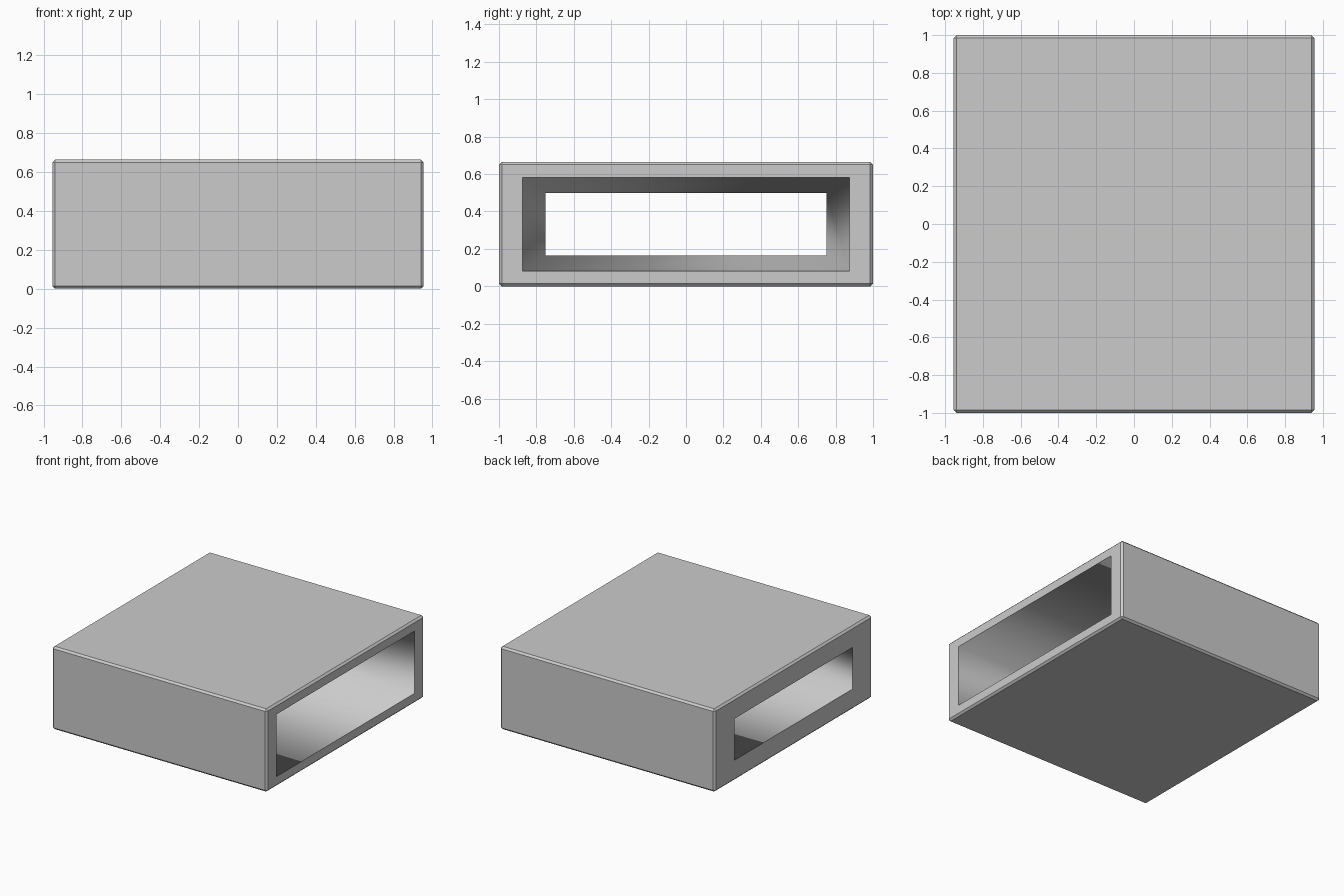
import bpy, bmesh
from mathutils import Matrix

if "Cube" in bpy.data.objects:
    bpy.data.objects.remove(bpy.data.objects["Cube"])

SIZE = (1.91, 2.0, 0.665)
MID = SIZE[2] / 2

# Outer block with a small flat chamfer
bm = bmesh.new()
bmesh.ops.create_cube(bm, size=1, matrix=Matrix.Translation((0, 0, MID)) @ Matrix.Diagonal((*SIZE, 1)))
bmesh.ops.bevel(bm, geom=bm.edges[:], offset=0.015, offset_type='OFFSET', segments=1, affect='EDGES')


def order(verts):
    """Corners of a rectangle in the order (-y-z, +y-z, +y+z, -y+z)."""
    key = {(0, 0): 0, (1, 0): 1, (1, 1): 2, (0, 1): 3}
    return sorted(verts, key=lambda v: key[(int(v.co.y > 0), int(v.co.z > MID))])


def open_side(sign, half_y, half_z):
    """Replace one end face with a frame around a rectangular opening."""
    face = max(bm.faces, key=lambda f: f.calc_center_median().x * sign)
    outer = order(face.verts)
    x = face.calc_center_median().x
    bm.faces.remove(face)
    inner = [bm.verts.new((x, a * half_y, MID + b * half_z))
             for a, b in ((-1, -1), (1, -1), (1, 1), (-1, 1))]
    for i in range(4):
        j = (i + 1) % 4
        bm.faces.new((outer[i], outer[j], inner[j], inner[i]))
    return inner


# Large opening on the right, smaller one on the left
wide = open_side(1, 0.875, 0.25)
narrow = open_side(-1, 0.75, 0.167)

# Tapered tunnel joining the openings, softly shaded with crisp rims
for i in range(4):
    j = (i + 1) % 4
    f = bm.faces.new((wide[i], wide[j], narrow[j], narrow[i]))
    f.smooth = True
for ring in (wide, narrow):
    for i in range(4):
        bm.edges.get((ring[i], ring[(i + 1) % 4])).smooth = False

bmesh.ops.recalc_face_normals(bm, faces=bm.faces[:])
mesh = bpy.data.meshes.new("hollow_block")
bm.to_mesh(mesh)
bm.free()
bpy.context.collection.objects.link(bpy.data.objects.new("hollow_block", mesh))
